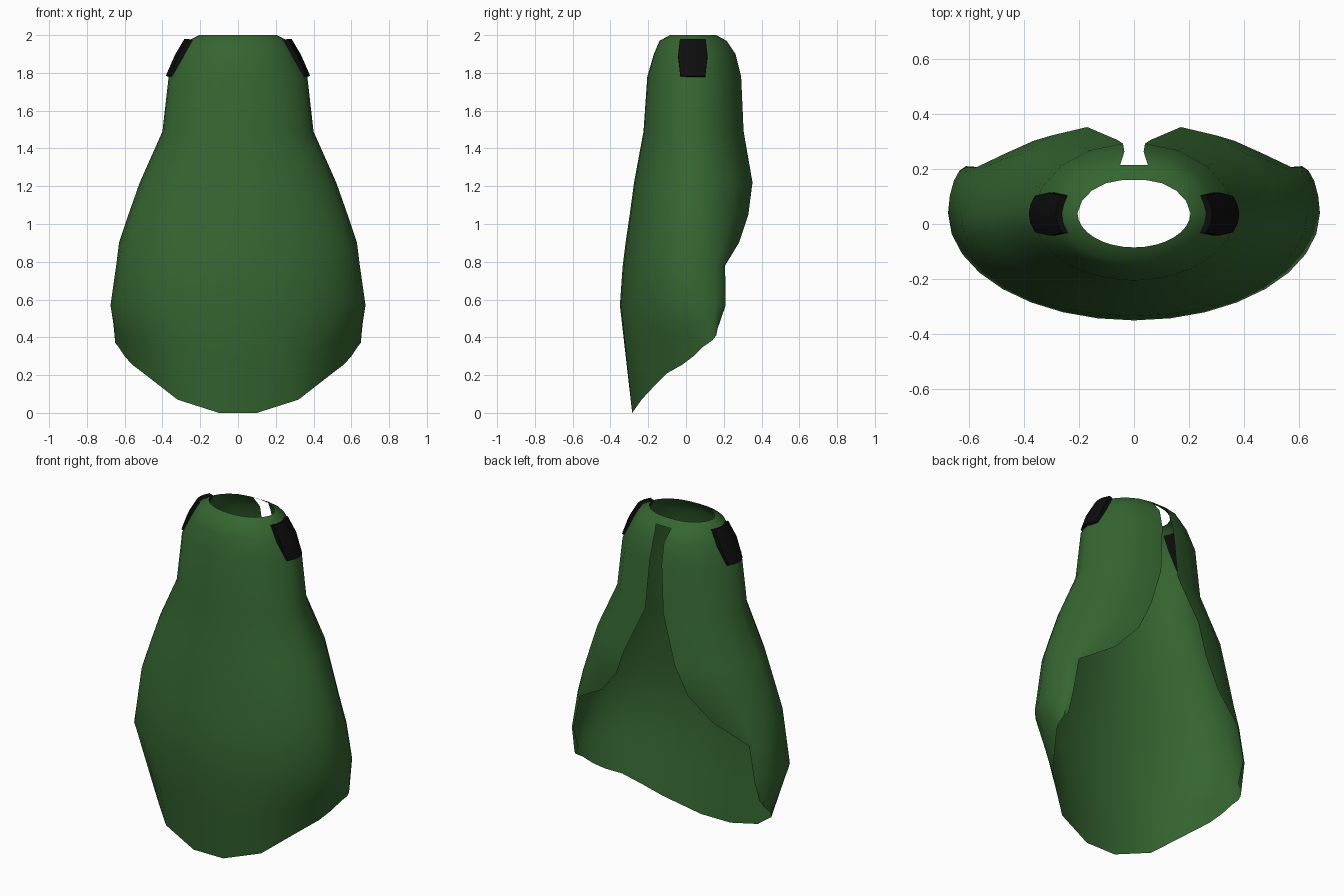
import bpy, bmesh
from math import sin, cos, pi
from mathutils import Vector

if "Cube" in bpy.data.objects:
    bpy.data.objects.remove(bpy.data.objects["Cube"])

NF, NB = 8, 4      # columns on the front quarter and on the back flap


def material(name, rgb):
    m = bpy.data.materials.new(name)
    m.diffuse_color = (*rgb, 1)
    m.use_nodes = True
    m.node_tree.nodes["Principled BSDF"].inputs["Base Color"].default_value = m.diffuse_color
    return m


def finish(bm, name, mat, angle):
    bmesh.ops.remove_doubles(bm, verts=bm.verts, dist=0.0005)
    bmesh.ops.recalc_face_normals(bm, faces=bm.faces)
    me = bpy.data.meshes.new(name)
    bm.to_mesh(me)
    bm.free()
    ob = bpy.data.objects.new(name, me)
    bpy.context.collection.objects.link(ob)
    me.materials.append(mat)
    bpy.ops.object.select_all(action='DESELECT')
    ob.select_set(True)
    bpy.context.view_layer.objects.active = ob
    bpy.ops.object.shade_smooth_by_angle(angle=angle)
    return ob


def half_ring(z, a, f, ex, ey, c=0.04):
    # front centre -> side -> back edge of the flap
    pts = [Vector((a * sin(t), c - (c - f) * cos(t), z))
           for t in (i / NF * pi / 2 for i in range(NF + 1))]
    side, end = pts[-1].copy(), Vector((ex, ey, z))
    for i in range(1, NB + 1):
        s = i / NB
        t = s * pi / 2
        arc = Vector((ex + (a - ex) * cos(t), c + (ey - c) * sin(t), z))
        pts.append(arc.lerp(side.lerp(end, s), 0.12))
    return pts


# height, half width, front y, back edge x, back edge y
levels = [
    (2.00, .205, -.085, .04, .16), (1.97, .265, -.14, .05, .215),
    (1.90, .305, -.17, .035, .262), (1.78, .367, -.205, .04, .292),
    (1.49, .40, -.225, .06, .305), (1.22, .52, -.275, .17, .352),
    (1.05, .58, -.298, .24, .33), (.90, .63, -.32, .37, .28),
    (.78, .645, -.335, .57, .207), (.57, .675, -.35, .61, .21)]
rows = [half_ring(*l) for l in levels]

# curved lower hem, front centre to back corner
hem = [Vector(p) for p in (
    (0, -.285, 0), (.1, -.285, 0), (.21, -.26, .035), (.32, -.235, .07),
    (.41, -.17, .14), (.5, -.1, .21), (.56, -.02, .255), (.6, .04, .3),
    (.633, .09, .35), (.65, .12, .37), (.65, .14, .385), (.64, .16, .41),
    (.61, .165, .44))]
rows.append([p.lerp(q, .5) for p, q in zip(rows[-1], hem)])
rows.append(hem)

# draped shell, both halves plus the closed bridge above the back slit
bm = bmesh.new()
backs = []
for sx in (1, -1):
    grid = [[bm.verts.new((p.x * sx, p.y, p.z)) for p in r] for r in rows]
    for r, q in zip(grid, grid[1:]):
        for j in range(NF + NB):
            bm.faces.new((r[j], r[j + 1], q[j + 1], q[j]))
    backs.append((grid[0][-1], grid[1][-1]))
(a, b), (c, d) = backs
bm.faces.new((a, b, d, c))
finish(bm, "draped_shell", material("green_cloth", (.035, .13, .03)), 0.9)

# dark shoulder patches wrapped on the neck
black = material("black_patch", (.004, .004, .004))
for sx, name in ((1, "right_patch"), (-1, "left_patch")):
    bm = bmesh.new()
    layers = []
    for off in (-.012, .012):
        layers.append([[bm.verts.new((sx * (x + off - .022 * k * k), .036 + w * k, z + off * .4))
                        for k in (-1, -.5, 0, .5, 1)]
                       for z, x, w in ((1.975, .272, .068), (1.89, .322, .078), (1.78, .37, .066))])
    inner, outer = layers
    for g in layers:
        for r, q in zip(g, g[1:]):
            for j in range(4):
                bm.faces.new((r[j], r[j + 1], q[j + 1], q[j]))
    rim = lambda g: g[0] + [g[1][4]] + g[2][::-1] + [g[1][0]]
    i, o = rim(inner), rim(outer)
    for k in range(len(i)):
        n = (k + 1) % len(i)
        bm.faces.new((i[k], i[n], o[n], o[k]))
    finish(bm, name, black, 0.6)
